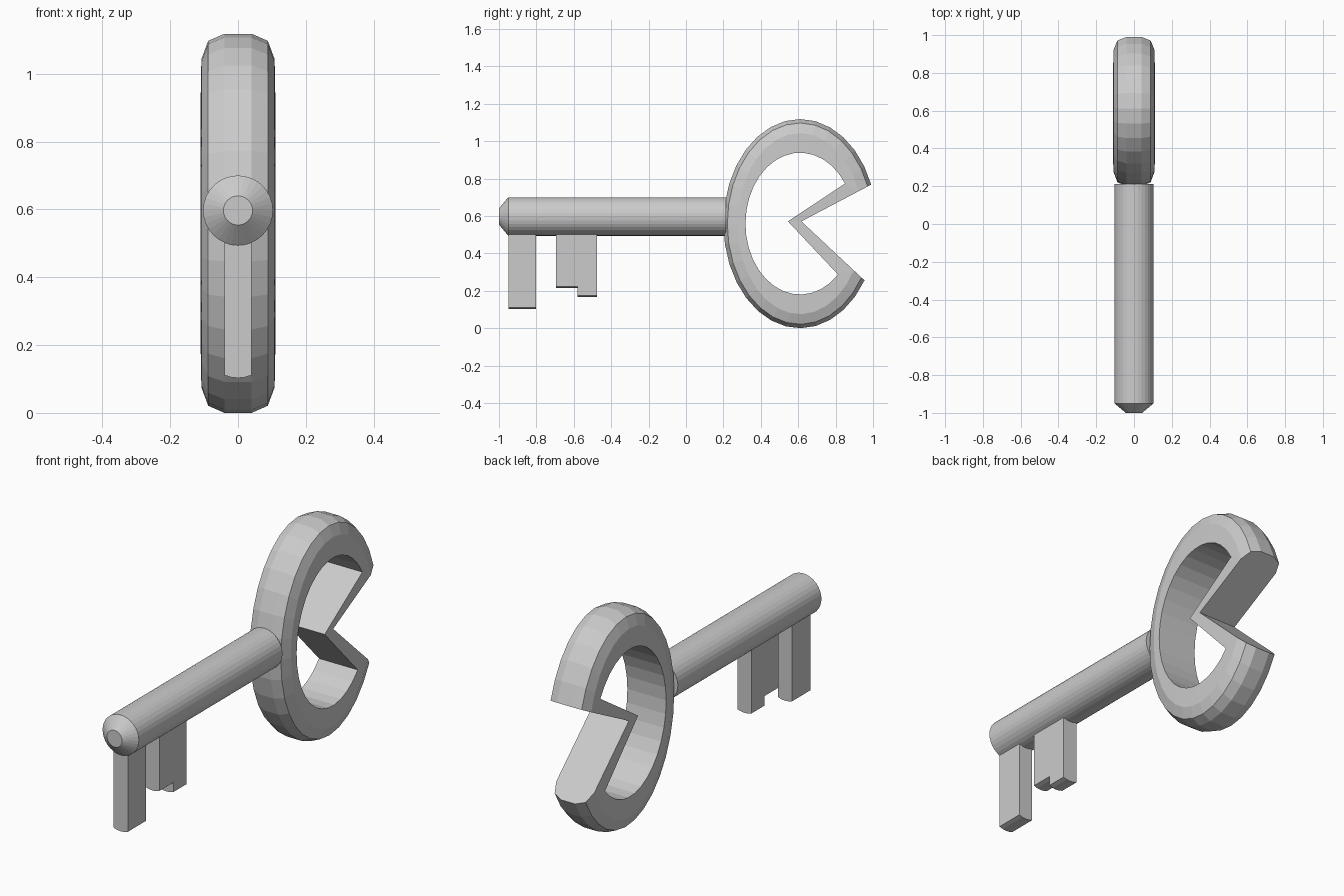
import bpy, bmesh, math

if "Cube" in bpy.data.objects:
    bpy.data.objects.remove(bpy.data.objects["Cube"])

SHAFT_R, SHAFT_Z = 0.103, 0.597
BOW_Y, BOW_Z = 0.61, 0.559


def finish(name, bm):
    bmesh.ops.recalc_face_normals(bm, faces=bm.faces)
    me = bpy.data.meshes.new(name)
    bm.to_mesh(me)
    bm.free()
    ob = bpy.data.objects.new(name, me)
    bpy.context.collection.objects.link(ob)
    return ob


def loft(name, loops, cyclic=False, caps=True):
    """Skin equal-length closed loops; optionally join last to first."""
    bm = bmesh.new()
    rings = [[bm.verts.new(p) for p in loop] for loop in loops]
    pairs = list(zip(rings, rings[1:]))
    if cyclic:
        pairs.append((rings[-1], rings[0]))
    n = len(rings[0])
    for a, b in pairs:
        for i in range(n):
            j = (i + 1) % n
            bm.faces.new((a[i], a[j], b[j], b[i]))
    if caps and not cyclic:
        bm.faces.new(rings[0])
        bm.faces.new(rings[-1])
    return finish(name, bm)


# Shaft: cylinder with a chamfered tip
def circle(y, r, n=32):
    return [(r * math.sin(2 * math.pi * i / n), y,
             SHAFT_Z + r * math.cos(2 * math.pi * i / n)) for i in range(n)]


loft("shaft", [circle(-1.0, 0.043), circle(-0.95, SHAFT_R), circle(0.213, SHAFT_R)])


# Teeth: outlines extruded across x, bottoms following the shaft curve
def tooth(name, outline):
    loops = []
    for x in (-0.04, -0.02, 0, 0.02, 0.04):
        lift = SHAFT_R - math.sqrt(SHAFT_R ** 2 - x * x)
        loops.append([(x, y, z + lift) for y, z in outline])
    loft(name, loops)


tooth("long_tooth", [(-0.95, 0.51), (-0.95, 0.103), (-0.803, 0.103), (-0.803, 0.51)])
tooth("stepped_tooth", [(-0.694, 0.51), (-0.694, 0.215), (-0.58, 0.215),
                        (-0.58, 0.166), (-0.475, 0.166), (-0.475, 0.51)])


# Bow: oval ring whose open side folds in to a V notch
def hit_angle(tip, target, ry, rz):
    """Ellipse parameter where the ray from tip through target leaves it."""
    u, v = (tip[0] - BOW_Y) / ry, (tip[1] - BOW_Z) / rz
    du, dv = (target[0] - tip[0]) / ry, (target[1] - tip[1]) / rz
    a, b, c = du * du + dv * dv, 2 * (u * du + v * dv), u * u + v * v - 1
    t = (-b + math.sqrt(b * b - 4 * a * c)) / (2 * a)
    return math.atan2(v + t * dv, u + t * du)


def notched_oval(x, ry, rz, tip, upper, lower, steps=27):
    a0 = hit_angle(tip, upper, ry, rz)
    a1 = hit_angle(tip, lower, ry, rz) + 2 * math.pi
    pts = [(x, *tip)]
    for i in range(steps + 1):
        a = a0 + (a1 - a0) * i / steps
        pts.append((x, BOW_Y + ry * math.cos(a), BOW_Z + rz * math.sin(a)))
    return pts


outer = ((0.617, 0.571), (0.995, 0.77), (0.955, 0.255))
inner = ((0.545, 0.571), (0.845, 0.77), (0.805, 0.295))
half = [(0.04, 0.0), (0.088, 0.021), (0.108, 0.075)]
section = [(-x, d) for x, d in reversed(half)] + half
loops = [notched_oval(x, 0.41 - d, 0.559 - d, *outer) for x, d in section]
loops += [notched_oval(x, 0.292, 0.379, *inner) for x in (0.11, -0.11)]
loft("bow", loops, cyclic=True)
